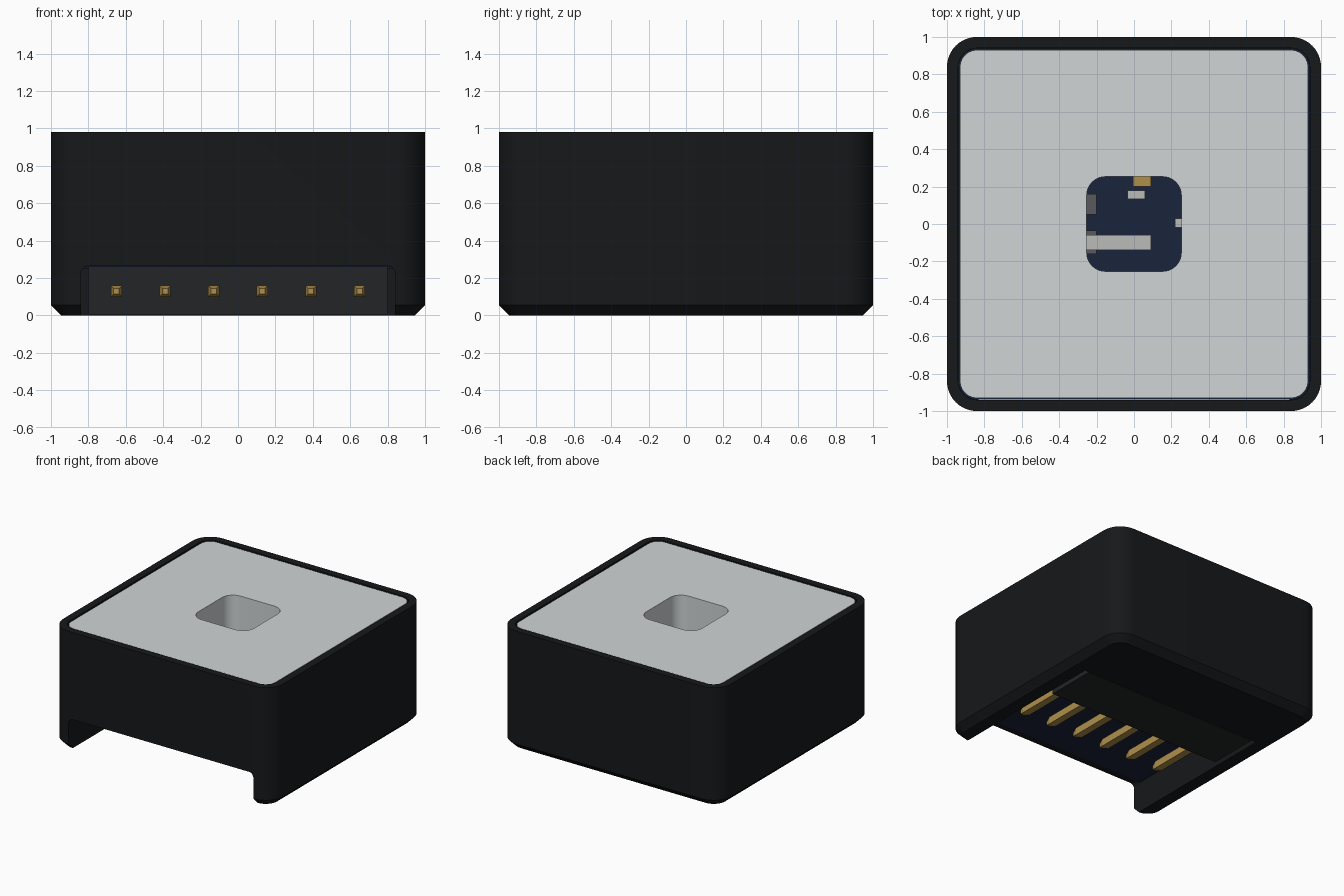
import bpy, bmesh
from math import cos, sin, pi, radians

if "Cube" in bpy.data.objects:
    bpy.data.objects.remove(bpy.data.objects["Cube"])


def material(name, rgb):
    m = bpy.data.materials.new(name)
    m.diffuse_color = (*rgb, 1)
    m.use_nodes = True
    m.node_tree.nodes["Principled BSDF"].inputs["Base Color"].default_value = m.diffuse_color
    return m


BLACK = material("black_plastic", (0.008, 0.009, 0.010))
DARK = material("connector_plastic", (0.016, 0.018, 0.019))
NAVY = material("navy_board", (0.010, 0.017, 0.045))
WHITE = material("pale_cover", (0.63, 0.66, 0.67))
GOLD = material("gold", (0.42, 0.28, 0.07))
SILVER = material("silver", (0.50, 0.50, 0.49))
GREY = material("chip_grey", (0.10, 0.10, 0.11))


def finish(name, bm, mat):
    bmesh.ops.recalc_face_normals(bm, faces=bm.faces)
    me = bpy.data.meshes.new(name)
    bm.to_mesh(me)
    bm.free()
    ob = bpy.data.objects.new(name, me)
    bpy.context.collection.objects.link(ob)
    if mat:
        me.materials.append(mat)
    return ob


def rounded(hx, hy, r, n=10):
    """Outline of a rounded rectangle."""
    return [(sx * (hx - r) + r * cos(q * pi / 2 + i * pi / 2 / n),
             sy * (hy - r) + r * sin(q * pi / 2 + i * pi / 2 / n))
            for q, (sx, sy) in enumerate([(1, 1), (-1, 1), (-1, -1), (1, -1)])
            for i in range(n + 1)]


def loft(name, rings, mat=None):
    """Closed solid through equal-length rings of 3D points."""
    bm = bmesh.new()
    loops = [[bm.verts.new(p) for p in ring] for ring in rings]
    for a, b in zip(loops, loops[1:]):
        for i in range(len(a)):
            j = (i + 1) % len(a)
            bm.faces.new((a[i], a[j], b[j], b[i]))
    bm.faces.new(loops[0][::-1])
    bm.faces.new(loops[-1])
    return finish(name, bm, mat)


def slab(name, sections, mat=None):
    """Rounded square solid from (half width, radius, z) sections."""
    return loft(name, [[(x, y, z) for x, y in rounded(h, h, r)]
                       for h, r, z in sections], mat)


def box(name, x0, x1, y0, y1, z0, z1, mat):
    return loft(name, [[(x0, y0, z), (x1, y0, z), (x1, y1, z), (x0, y1, z)]
                       for z in (z0, z1)], mat)


def cut(ob, cutter):
    cutter.hide_render = True
    mod = ob.modifiers.new("cut", 'BOOLEAN')
    mod.operation, mod.solver, mod.object = 'DIFFERENCE', 'EXACT', cutter
    bpy.context.view_layer.objects.active = ob
    bpy.ops.object.modifier_apply(modifier=mod.name)
    bpy.data.objects.remove(cutter)


def smooth(ob):
    bpy.ops.object.select_all(action='DESELECT')
    ob.select_set(True)
    bpy.context.view_layer.objects.active = ob
    bpy.ops.object.shade_smooth_by_angle(angle=radians(30))


# Housing with chamfered foot, open top and connector pocket
housing = slab("housing", [(0.945, 0.105, 0), (1, 0.16, 0.055), (1, 0.16, 0.98)], BLACK)
cut(housing, slab("inner_cutter", [(0.94, 0.10, 0.25), (0.94, 0.10, 1.2)]))
cut(housing, loft("pocket_cutter", [[(x, y, z) for x, z in rounded(0.84, 0.265, 0.04)]
                                    for y in (-1.2, 0.43)]))
smooth(housing)

# Circuit board above the pocket
smooth(slab("circuit_board", [(0.939, 0.099, 0.26), (0.939, 0.099, 0.34)], NAVY))

# Thick cover with a rounded square window
cover = slab("cover", [(0.93, 0.09, 0.45), (0.93, 0.09, 0.975)], WHITE)
cut(cover, slab("window_cutter", [(0.253, 0.10, 0.3), (0.253, 0.10, 1.2)]))
smooth(cover)

# Connector block with six tapered pins
box("connector_block", -0.80, 0.80, 0, 0.42, 0.002, 0.26, DARK)
for i in range(6):
    x, z = (i - 2.5) * 0.26, 0.13
    loft(f"pin_{i + 1}", [[(x + sx * h, y, z + sz * h)
                           for sx, sz in ((-1, -1), (1, -1), (1, 1), (-1, 1))]
                          for y, h in ((-0.54, 0.015), (-0.49, 0.03), (0.05, 0.03))], GOLD)

# Small components on the board, seen through the window
Z = 0.339
box("large_component", -0.36, 0.09, -0.14, -0.06, Z, 0.40, SILVER)
box("chip_upper", -0.32, -0.20, 0.05, 0.16, Z, 0.39, GREY)
box("chip_lower", -0.32, -0.20, -0.16, -0.035, Z, 0.38, GREY)
box("small_component", -0.035, 0.06, 0.135, 0.18, Z, 0.38, SILVER)
box("side_component", 0.22, 0.30, -0.02, 0.03, Z, 0.38, SILVER)
box("gold_contact", -0.005, 0.09, 0.20, 0.28, Z, 0.37, GOLD)
